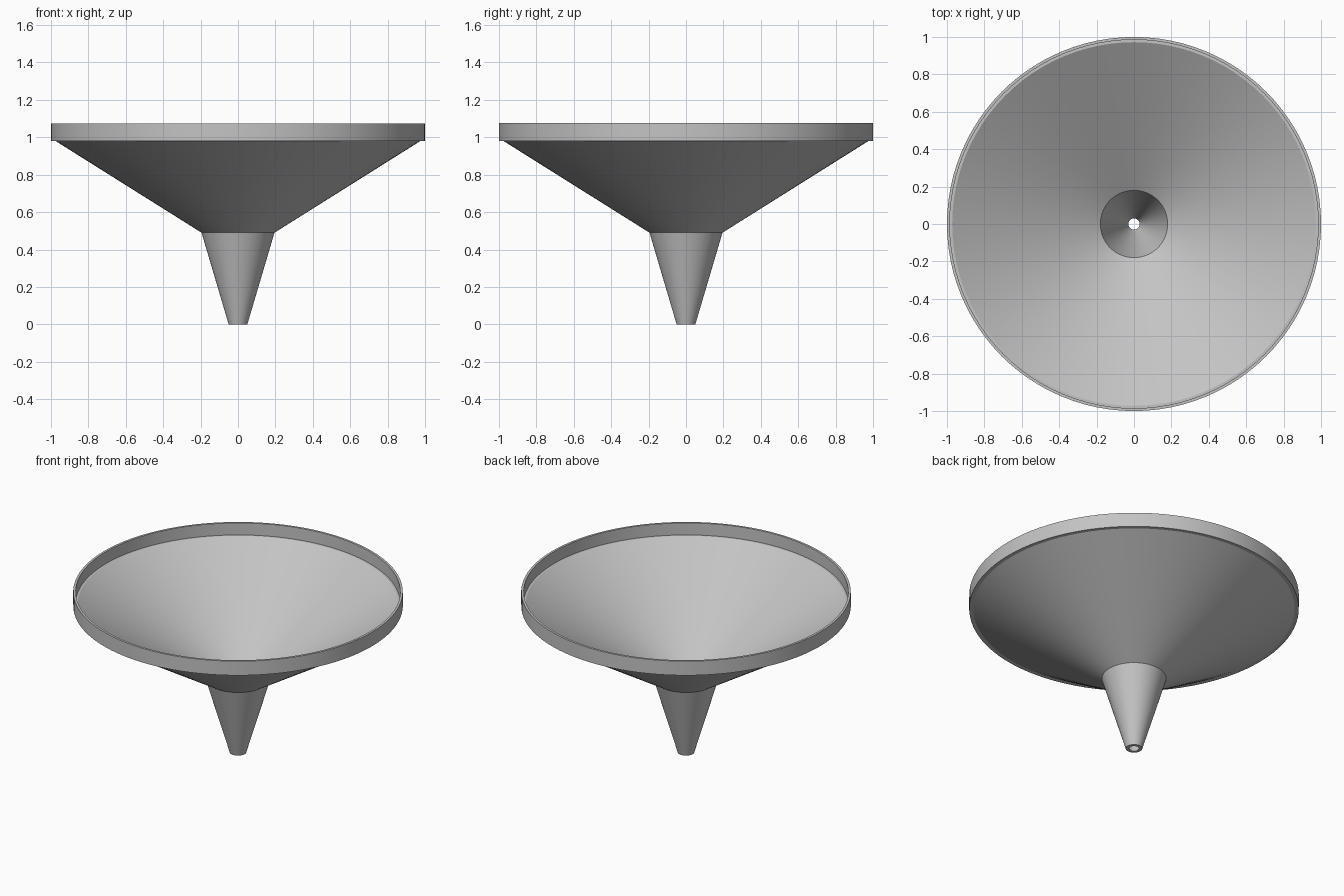
import bpy, bmesh, math

cube = bpy.data.objects.get("Cube")
if cube:
    bpy.data.objects.remove(cube, do_unlink=True)

SIDES = 96

grey = bpy.data.materials.new("plain grey")
grey.use_nodes = True
colour = (0.55, 0.55, 0.55, 1)
grey.diffuse_color = colour
grey.node_tree.nodes["Principled BSDF"].inputs["Base Color"].default_value = colour


def lathe(name, profile):
    """Spin a closed (radius, height) profile around the z axis."""
    bm = bmesh.new()
    rings = []
    for r, z in profile:
        rings.append([bm.verts.new((r * math.cos(a), r * math.sin(a), z))
                      for a in (math.tau * i / SIDES for i in range(SIDES))])
    for k, ring in enumerate(rings):
        upper = rings[(k + 1) % len(rings)]
        for i in range(SIDES):
            j = (i + 1) % SIDES
            bm.faces.new((ring[i], ring[j], upper[j], upper[i]))
    bmesh.ops.recalc_face_normals(bm, faces=bm.faces)
    mesh = bpy.data.meshes.new(name)
    bm.to_mesh(mesh)
    bm.free()
    mesh.materials.append(grey)
    obj = bpy.data.objects.new(name, mesh)
    bpy.context.collection.objects.link(obj)
    bpy.ops.object.select_all(action="DESELECT")
    obj.select_set(True)
    bpy.context.view_layer.objects.active = obj
    bpy.ops.object.shade_smooth_by_angle(angle=math.radians(25))
    return obj


# One hollow shell: outside from the spout tip up to the rim, then back down inside
lathe("funnel", [
    (0.05, 0), (0.195, 0.49),                # spout outside
    (0.975, 0.98), (1, 0.98),                # cone outside and lip underside
    (1, 1.075), (0.985, 1.075),              # rim
    (0.985, 0.995), (0.972, 0.995),          # rim inside and small ledge
    (0.18, 0.5), (0.03, 0),                  # cone and spout inside
])
